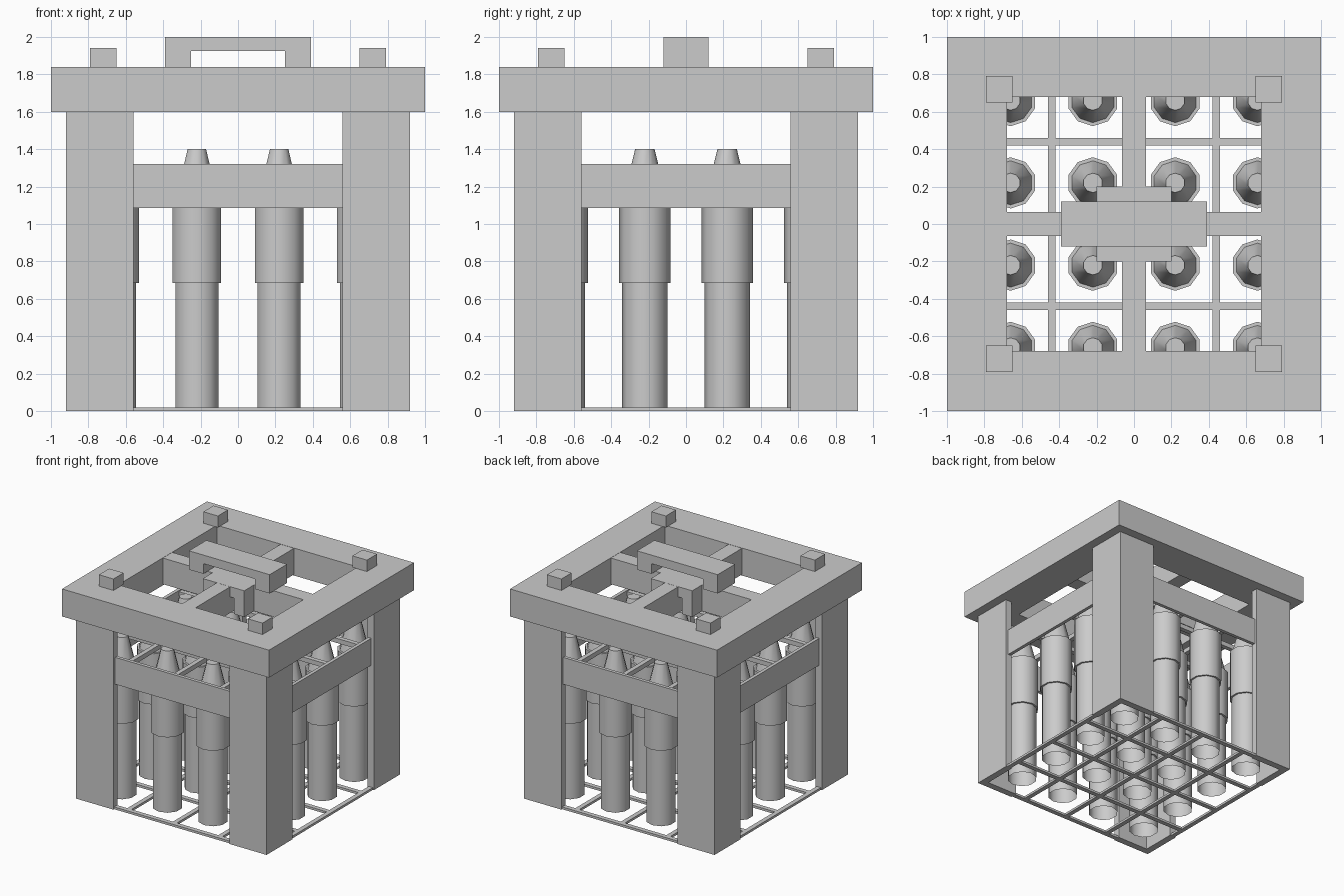
import bpy
import bmesh
from math import cos, sin, pi, sqrt, radians
from mathutils import Vector

if "Cube" in bpy.data.objects:
    bpy.data.objects.remove(bpy.data.objects["Cube"], do_unlink=True)

GREY = (0.6, 0.6, 0.6, 1)
grey = bpy.data.materials.new("plain_grey")
grey.use_nodes = True
grey.diffuse_color = GREY
grey.node_tree.nodes["Principled BSDF"].inputs["Base Color"].default_value = GREY


def finish(name, bm, outward=True):
    if outward:
        bmesh.ops.recalc_face_normals(bm, faces=bm.faces)
    mesh = bpy.data.meshes.new(name)
    bm.to_mesh(mesh)
    bm.free()
    mesh.materials.append(grey)
    obj = bpy.data.objects.new(name, mesh)
    bpy.context.collection.objects.link(obj)
    return obj


def prism(name, outline, direction):
    """Extrude a closed 3D outline along a direction."""
    bm = bmesh.new()
    face = bm.faces.new([bm.verts.new(p) for p in outline])
    result = bmesh.ops.extrude_face_region(bm, geom=[face], use_keep_orig=True)
    moved = [v for v in result["geom"] if isinstance(v, bmesh.types.BMVert)]
    bmesh.ops.translate(bm, verts=moved, vec=Vector(direction))
    return finish(name, bm)


def box(name, x, y, z):
    base = [(x[0], y[0], z[0]), (x[1], y[0], z[0]), (x[1], y[1], z[0]), (x[0], y[1], z[0])]
    return prism(name, base, (0, 0, z[1] - z[0]))


def lathe(name, profile, sides, start, closed=False):
    """Turn a radius/height profile around z."""
    bm = bmesh.new()
    rings = []
    for r, z in profile:
        angles = [start + 2 * pi * i / sides for i in range(sides)]
        rings.append([bm.verts.new((r * cos(a), r * sin(a), z)) for a in angles])
    pairs = list(zip(rings, rings[1:]))
    if closed:
        pairs.append((rings[-1], rings[0]))
    else:
        bm.faces.new(rings[-1])
    for low, high in pairs:
        for i in range(sides):
            j = (i + 1) % sides
            bm.faces.new((low[i], low[j], high[j], high[i]))
    return finish(name, bm)


def arch(name, half, leg, bottom, under, top, y):
    """Flat-topped bridge with two legs, spanning x."""
    inner = half - leg
    pts = [(-half, bottom), (-inner, bottom), (-inner, under), (inner, under),
           (inner, bottom), (half, bottom), (half, top), (-half, top)]
    return prism(name, [(px, y[0], pz) for px, pz in pts], (0, y[1] - y[0], 0))


def strips(name, places, half, width, z):
    """Crossing strips in both directions."""
    for p in places:
        span, across = (-half, half), (p - width / 2, p + width / 2)
        box(name + "_x", span, across, z)
        box(name + "_y", across, span, z)


# top rim, a square ring
q = sqrt(2)
lathe("top_rim", [(0.68 * q, 1.6), (q, 1.6), (q, 1.84), (0.68 * q, 1.84)], 4, pi / 4, True)

# angled corner legs and stacking knobs
for sx in (-1, 1):
    for sy in (-1, 1):
        corner = [(0.92, 0.92), (0.56, 0.92), (0.56, 0.86), (0.86, 0.86), (0.86, 0.56), (0.92, 0.56)]
        prism("corner_leg", [(sx * x, sy * y, 0) for x, y in corner], (0, 0, 1.6))
        box("stacking_knob", sorted((sx * 0.65, sx * 0.79)), sorted((sy * 0.65, sy * 0.79)), (1.84, 1.94))

# side rails
for s in (-1, 1):
    near = sorted((s * 0.865, s * 0.895))
    box("side_rail", (-0.865, 0.865), near, (1.085, 1.32))
    box("side_rail", near, (-0.865, 0.865), (1.085, 1.32))

# floor grid and upper divider grid
strips("floor_strip", (-0.89, -0.44, 0, 0.44, 0.89), 0.91, 0.04, (0, 0.02))
strips("divider_strip", (-0.44, 0, 0.44), 0.87, 0.04, (1.27, 1.31))

# carrying cross, its brackets and handle
box("cross_bar_x", (-0.68, 0.68), (-0.065, 0.065), (1.61, 1.838))
box("cross_bar_y", (-0.065, 0.065), (-0.68, 0.68), (1.61, 1.838))
arch("handle", 0.39, 0.14, 1.836, 1.925, 2.0, (-0.12, 0.12))
for y in ((-0.2, -0.065), (0.065, 0.2)):
    arch("handle_bracket", 0.2, 0.1, 1.61, 1.75, 1.839, y)

# bottles
shape = [(0.121, 0.02), (0.121, 0.685), (0.137, 0.685), (0.137, 1.13), (0.118, 1.13), (0.052, 1.4)]
bottle = lathe("bottle", shape, 10, pi / 2)
bpy.ops.object.select_all(action="DESELECT")
bottle.select_set(True)
bpy.context.view_layer.objects.active = bottle
bpy.ops.object.shade_smooth_by_angle(angle=radians(40))
spots = [(x, y) for x in (-0.66, -0.22, 0.22, 0.66) for y in (-0.66, -0.22, 0.22, 0.66)]
for i, (x, y) in enumerate(spots):
    item = bottle
    if i:
        item = bottle.copy()
        bpy.context.collection.objects.link(item)
    item.location = (x, y, 0)
